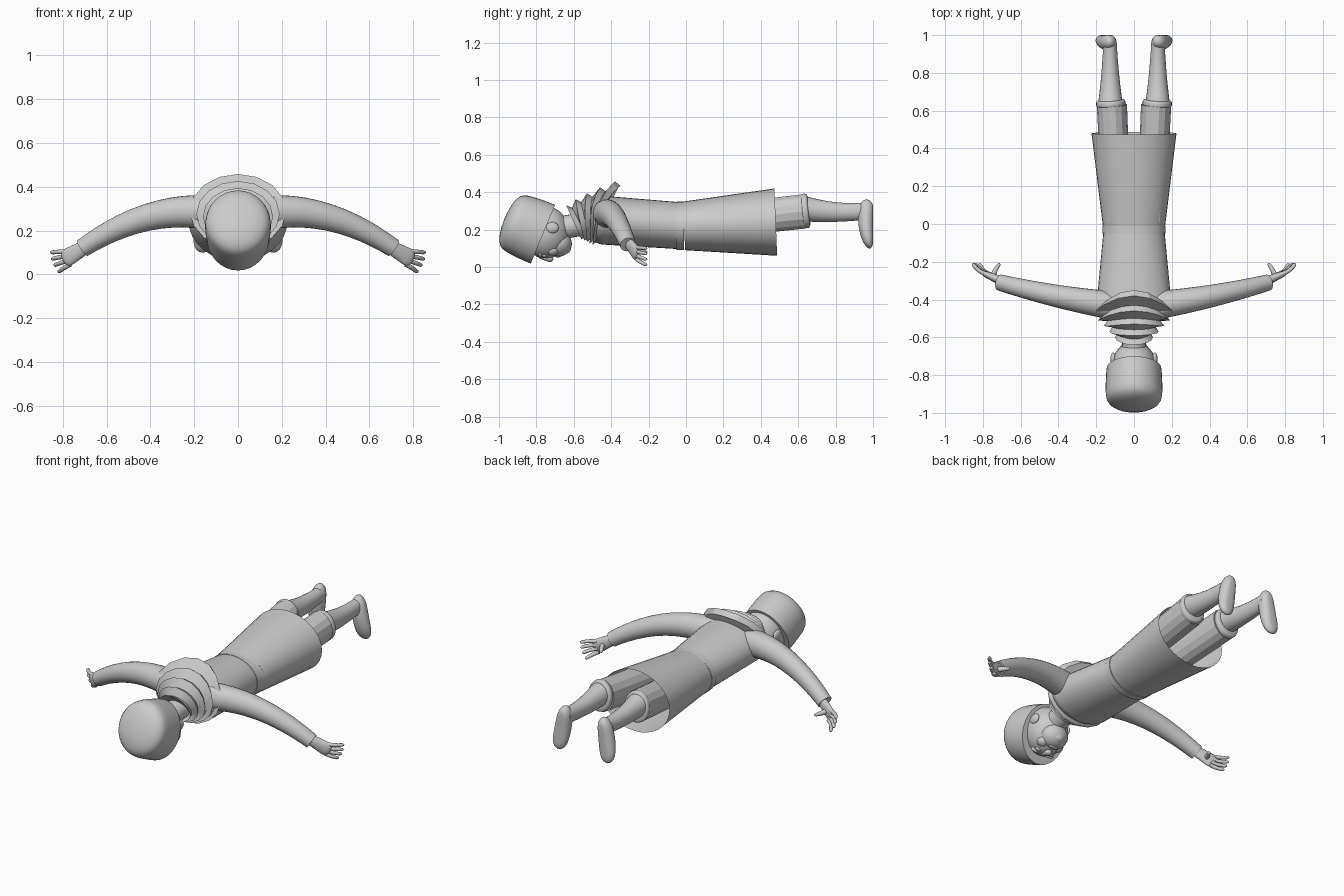
import bpy, bmesh
from math import sin, cos, pi, sqrt, radians
from mathutils import Vector

cube = bpy.data.objects.get("Cube")
if cube:
    bpy.data.objects.remove(cube)

GREY = (.6, .6, .6, 1)
grey = bpy.data.materials.new("plain_grey")
grey.use_nodes = True
grey.diffuse_color = GREY
for node in grey.node_tree.nodes:
    if node.type == 'BSDF_PRINCIPLED':
        node.inputs["Base Color"].default_value = GREY

SIDES = (("left", 1), ("right", -1))
UP, BACK = Vector((0, 0, 1)), Vector((0, 1, 0))


def finish(name, bm, sharp=40):
    bmesh.ops.recalc_face_normals(bm, faces=bm.faces)
    mesh = bpy.data.meshes.new(name)
    bm.to_mesh(mesh)
    bm.free()
    mesh.materials.append(grey)
    mesh.shade_smooth()
    mesh.set_sharp_from_angle(angle=radians(sharp))
    part = bpy.data.objects.new(name, mesh)
    bpy.context.collection.objects.link(part)
    return part


def skin(name, loops, caps=True, sharp=40):
    """Join a row of closed loops into one surface."""
    bm = bmesh.new()
    rings = [[bm.verts.new(point) for point in loop] for loop in loops]
    for ring, following in zip(rings, rings[1:]):
        for i in range(len(ring)):
            bm.faces.new((ring[i - 1], ring[i], following[i], following[i - 1]))
    if caps:
        bm.faces.new(rings[0])
        bm.faces.new(rings[-1])
    return finish(name, bm, sharp)


def limb(name, start, end, size, end_size, bow=(0, 0, 0), swell=0, side=1,
         dome=None, both=False, caps=True, up=UP, sides=24, sharp=40):
    """Oval tube that tapers, bows, swells midway and may have domed ends."""
    mirror = Vector((side, 1, 1))
    start, end, bow = (Vector(v) * mirror for v in (start, end, bow))
    size, end_size = Vector(size), Vector(end_size)
    steps = 16
    loops = []
    for k in range(steps + 1):
        t = (1 - cos(pi * k / steps)) / 2
        arch = 4 * t * (1 - t)
        centre = start.lerp(end, t) + bow * arch
        along = (end - start + bow * 4 * (1 - 2 * t)).normalized()
        across = along.cross(up).normalized()
        over = across.cross(along)
        width, height = size.lerp(end_size, t) + Vector((swell, swell)) * arch
        if dome and (both or t > .5):
            shrink = max(.05, sqrt(max(0, 1 - abs(2 * t - 1) ** dome)))
            width, height = width * shrink, height * shrink
        turns = [2 * pi * i / sides for i in range(sides)]
        loops.append([centre + across * width * cos(a) + over * height * sin(a)
                      for a in turns])
    return skin(name, loops, caps, sharp)


def ball(name, centre, size, segments=24):
    bm = bmesh.new()
    bmesh.ops.create_uvsphere(bm, u_segments=segments, v_segments=segments // 2, radius=1)
    for v in bm.verts:
        v.co = Vector(centre) + v.co * Vector(size)
    return finish(name, bm)


# Torso, belt and open skirt
limb("torso", (0, -.44, .25), (0, -.02, .22), (.2, .13), (.16, .125), sides=32)
ball("shoulders", (0, -.44, .25), (.2, .1, .13), segments=32)
limb("belt", (0, -.05, .22), (0, -.01, .22), (.167, .13), (.168, .13), sides=32)
limb("skirt", (0, -.01, .22), (0, .48, .24), (.165, .13), (.225, .18), caps=False, sides=32)


# Scarf of stacked folds, each with an outer edge and a tucked lower edge,
# hanging to a point on the back
def scarf_edge(k, scale, shift):
    loop = []
    for i in range(16):
        a = pi * i / 8
        tilt = (.015 * k - .04) * sin(a)
        point = .005 * k * k * max(0, sin(a)) ** 2
        loop.append(((.1 + .03 * k) * scale * cos(a),
                     .03 * k - .6 + tilt + point + shift,
                     .24 + .012 * k + (.09 + .02 * k) * scale * sin(a)))
    return loop


scarf_loops = [scarf_edge(0, .7, .03)]
for fold in range(5):
    scarf_loops += [scarf_edge(fold, 1, 0), scarf_edge(fold, .86, .03)]
skin("scarf", scarf_loops, sharp=25)

# Neck, head and face
limb("neck", (0, -.72, .2), (0, -.5, .24), (.07, .07), (.07, .07), swell=-.008)
ball("head", (0, -.75, .185), (.118, .125, .14), segments=32)
ball("jaw", (0, -.685, .125), (.083, .075, .07))
ball("chin", (0, -.645, .1), (.04, .03, .03))
limb("nose", (0, -.79, .06), (0, -.71, .04), (.01, .012), (.025, .02), dome=4, both=True)
ball("mouth", (0, -.685, .06), (.03, .016, .01))
for word, side in SIDES:
    ball(word + "_ear", (side * .11, -.715, .21), (.015, .035, .03))
    ball(word + "_eye", (side * .045, -.757, .065), (.02, .013, .016))
    ball(word + "_brow", (side * .045, -.78, .065), (.035, .01, .016))
    ball(word + "_cheek", (side * .05, -.715, .09), (.035, .035, .03))

# Tall cap tilted back over the head
limb("cap", (0, -.765, .175), (0, -.97, .26), (.145, .17), (.145, .15),
     swell=.005, dome=5, sides=32, sharp=30)

for word, side in SIDES:
    # Sleeve arching out and down to the hand
    limb(word + "_sleeve", (.12, -.43, .28), (.71, -.31, .12), (.075, .08), (.043, .043),
         bow=(0, -.01, .06), side=side)
    limb(word + "_palm", (.67, -.315, .14), (.8, -.26, .065), (.026, .028), (.016, .045),
         dome=6, side=side)
    for k in range(4):
        limb(f"{word}_finger_{k + 1}", (.78 - .005 * k, -.265, .105 - .02 * k),
             (.855 - .004 * k * k, -.208, .1 - .03 * k), (.012, .011), (.01, .009),
             bow=(.005, -.008, 0), dome=8, side=side, sides=12)
    limb(word + "_thumb", (.75, -.285, .09), (.71, -.208, .08), (.016, .018), (.009, .009),
         bow=(.005, 0, 0), dome=8, side=side, sides=12)

    # Trouser leg with a cuff
    limb(word + "_trouser_leg", (.09, .02, .23), (.117, .63, .297), (.075, .09), (.08, .094),
         side=side, sides=14, sharp=20)
    limb(word + "_cuff", (.122, .62, .298), (.124, .66, .302), (.075, .09), (.073, .087),
         swell=.004, dome=8, both=True, side=side)

    # Shin and foot, with the sole pressed flat at the far end
    limb(word + "_shin", (.125, .63, .312), (.127, .97, .3), (.066, .068), (.035, .045),
         bow=(0, 0, -.012), swell=-.004, side=side)
    foot = limb(word + "_foot", (.125, .97, .36), (.166, .985, .1), (.035, .04), (.045, .025),
                bow=(0, -.015, 0), swell=.008, dome=5, both=True, side=side, up=BACK)
    for v in foot.data.vertices:
        v.co.y = min(v.co.y, 1)
